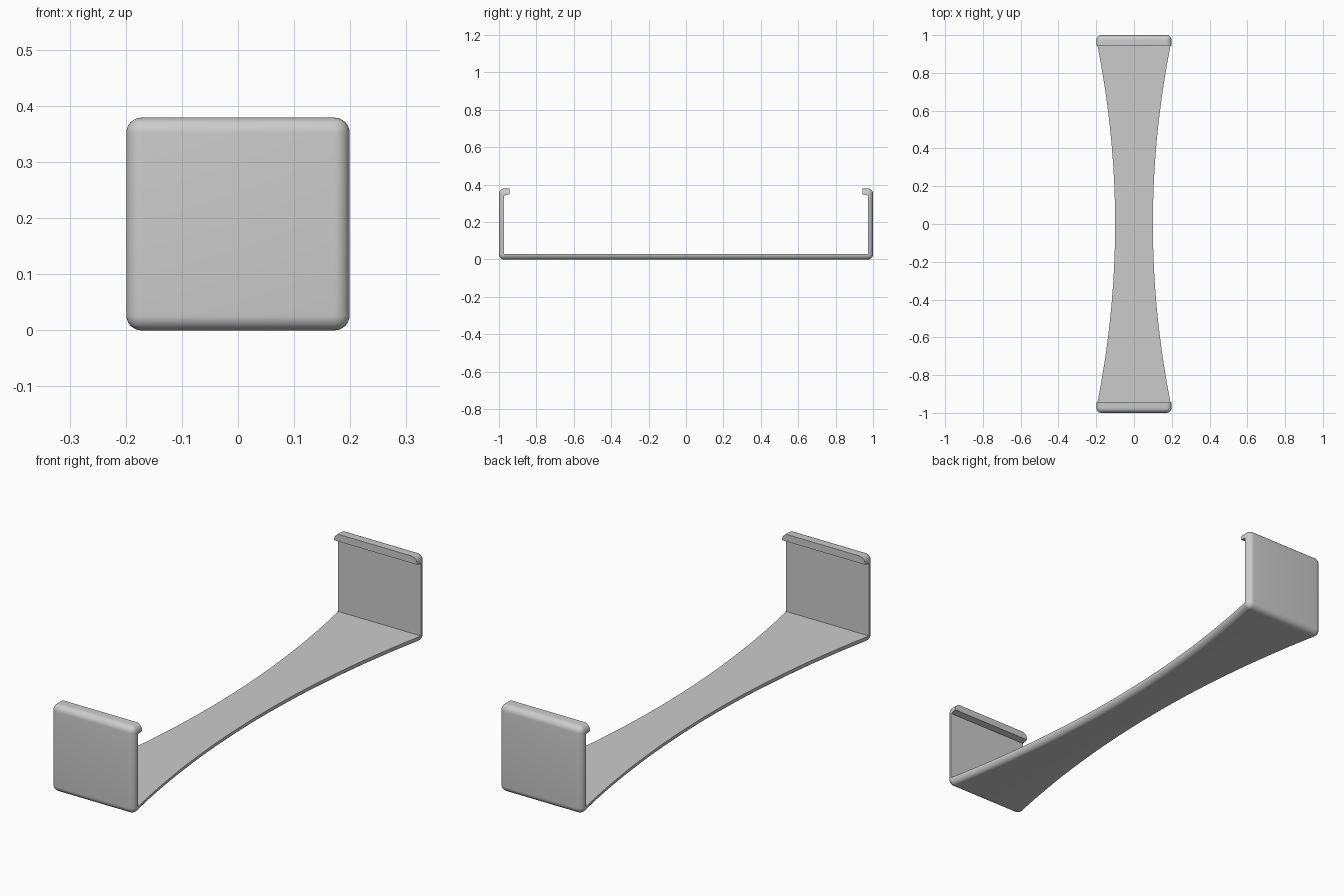
import bpy, bmesh, math

cube = bpy.data.objects.get("Cube")
if cube:
    bpy.data.objects.remove(cube, do_unlink=True)

HALF_W, HEIGHT, THICK, R = 0.199, 0.379, 0.028, 0.027
INNER = 1 - THICK      # inner face of the end walls
LIP = 0.944            # tip of the lips

grey = bpy.data.materials.new("light grey")
grey.use_nodes = True
grey.diffuse_color = (0.6, 0.6, 0.6, 1)
grey.node_tree.nodes["Principled BSDF"].inputs["Base Color"].default_value = (0.6, 0.6, 0.6, 1)


def make_object(name, bm):
    bmesh.ops.recalc_face_normals(bm, faces=bm.faces)
    mesh = bpy.data.meshes.new(name)
    bm.to_mesh(mesh)
    bm.free()
    mesh.materials.append(grey)
    obj = bpy.data.objects.new(name, mesh)
    bpy.context.collection.objects.link(obj)
    return obj


def activate(obj):
    bpy.ops.object.select_all(action='DESELECT')
    obj.select_set(True)
    bpy.context.view_layer.objects.active = obj


# Rounded block that the end walls and lips are cut from
bm = bmesh.new()
bmesh.ops.create_cube(bm, size=1)
for v in bm.verts:
    v.co.x *= 2 * HALF_W
    v.co.y *= 2
    v.co.z = (v.co.z + 0.5) * HEIGHT
bmesh.ops.bevel(bm, geom=bm.edges[:], offset=R, segments=8, profile=0.5, affect='EDGES')
walls = make_object("end_walls", bm)

# Cavity profile: open below, narrower between the lips
half = [(INNER, -0.1), (INNER, 0.342), (LIP, 0.348), (LIP, 0.5)]
profile = half + [(-y, z) for y, z in reversed(half)]
bm = bmesh.new()
face = bm.faces.new([bm.verts.new((-0.5, y, z)) for y, z in profile])
side = bmesh.ops.extrude_face_region(bm, geom=[face])
for v in side["geom"]:
    if isinstance(v, bmesh.types.BMVert):
        v.co.x = 0.5
cutter = make_object("cavity_cutter", bm)
cutter.hide_render = True

activate(walls)
cut = walls.modifiers.new("cavity", 'BOOLEAN')
cut.operation = 'DIFFERENCE'
cut.solver = 'EXACT'
cut.object = cutter
bpy.ops.object.modifier_apply(modifier=cut.name)
bpy.data.objects.remove(cutter, do_unlink=True)

# Waisted floor strip: rounded-bottom section swept along y
bm = bmesh.new()
STATIONS, STEPS = 48, 8
rings = []
for i in range(STATIONS + 1):
    y = INNER * (2 * i / STATIONS - 1)
    w = 0.1 + (HALF_W - 0.1) * (y / INNER) ** 2
    arc = [(w, THICK)]
    for k in range(STEPS + 1):
        a = math.pi / 2 * k / STEPS
        arc.append((w - R + R * math.cos(a), R - R * math.sin(a)))
    section = arc + [(-x, z) for x, z in reversed(arc)]
    rings.append([bm.verts.new((x, y, z)) for x, z in section])
for a, b in zip(rings, rings[1:]):
    for k in range(len(a)):
        n = (k + 1) % len(a)
        bm.faces.new((a[k], a[n], b[n], b[k]))
floor = make_object("floor_strip", bm)

for obj in (walls, floor):
    activate(obj)
    bpy.ops.object.shade_smooth_by_angle(angle=math.radians(30))
